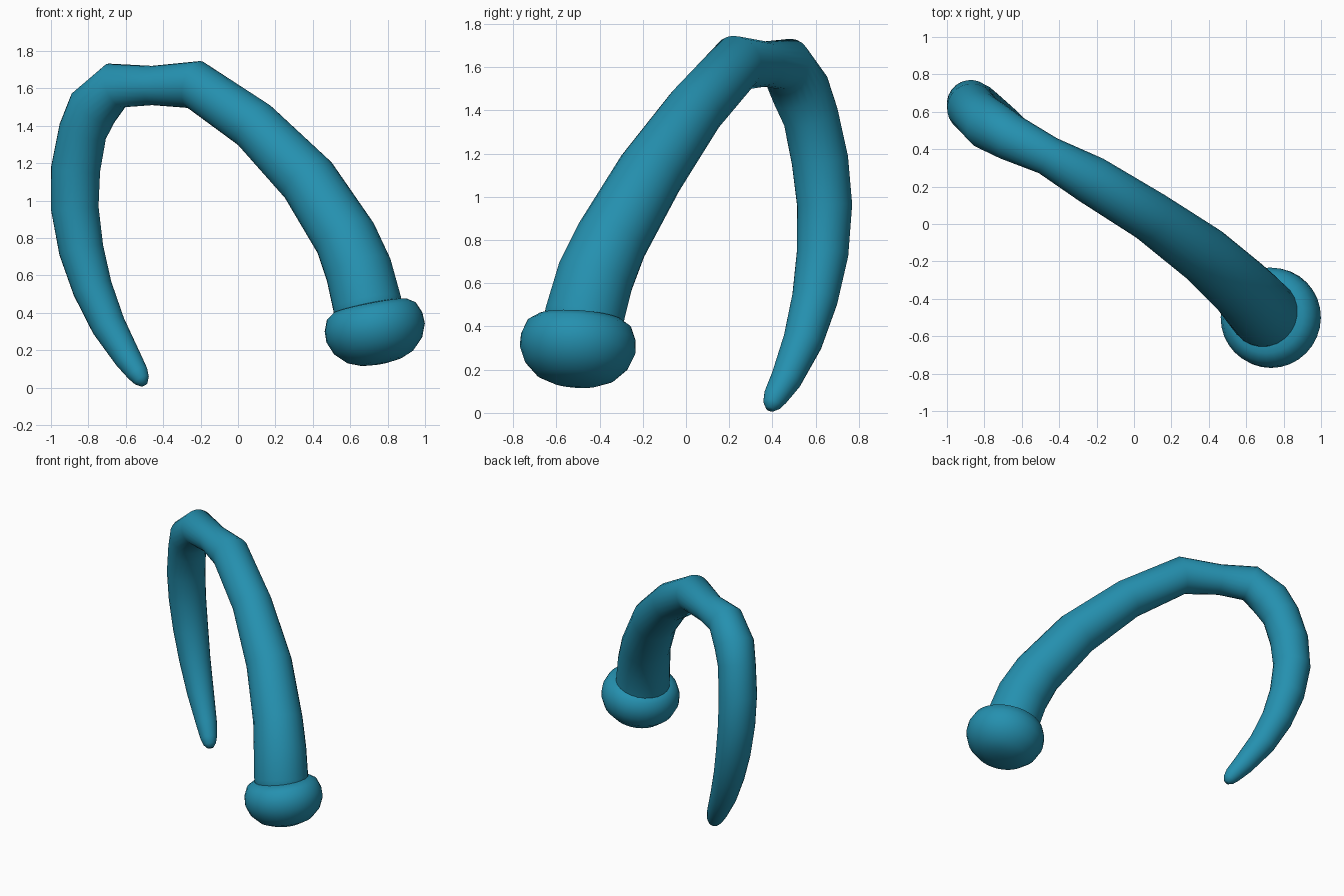
import bpy, bmesh, math
from mathutils import Vector, Matrix

if "Cube" in bpy.data.objects:
    bpy.data.objects.remove(bpy.data.objects["Cube"])

teal = bpy.data.materials.new("teal")
teal.diffuse_color = (0.018, 0.28, 0.43, 1)
teal.use_nodes = True
teal.node_tree.nodes["Principled BSDF"].inputs["Base Color"].default_value = teal.diffuse_color


def finish(name, bm):
    bmesh.ops.recalc_face_normals(bm, faces=bm.faces)
    for f in bm.faces:
        f.smooth = True
    mesh = bpy.data.meshes.new(name)
    bm.to_mesh(mesh)
    bm.free()
    mesh.materials.append(teal)
    ob = bpy.data.objects.new(name, mesh)
    bpy.context.collection.objects.link(ob)
    return ob


def bridge(bm, rings):
    """Skin consecutive rings and cap both ends."""
    for a, b in zip(rings, rings[1:]):
        for i in range(len(a)):
            j = (i + 1) % len(a)
            bm.faces.new((a[i], a[j], b[j], b[i]))
    bm.faces.new(rings[0])
    bm.faces.new(rings[-1])


# Curved hook: centre line x, y, z and radius
PATH = [
    (0.71, -0.49, 0.30, 0.185), (0.69, -0.47, 0.45, 0.185),
    (0.645, -0.42, 0.63, 0.180), (0.575, -0.345, 0.80, 0.170),
    (0.375, -0.165, 1.11, 0.157), (0.09, 0.04, 1.40, 0.137),
    (-0.23, 0.237, 1.62, 0.130), (-0.46, 0.365, 1.615, 0.105),
    (-0.655, 0.46, 1.615, 0.125), (-0.775, 0.53, 1.495, 0.138),
    (-0.83, 0.578, 1.37, 0.130), (-0.868, 0.62, 1.17, 0.132),
    (-0.873, 0.642, 0.96, 0.128), (-0.838, 0.632, 0.735, 0.120),
    (-0.778, 0.597, 0.53, 0.107), (-0.692, 0.54, 0.33, 0.092),
    (-0.588, 0.463, 0.155, 0.072), (-0.535, 0.415, 0.075, 0.057),
    (-0.515, 0.398, 0.04, 0.043), (-0.502, 0.389, 0.017, 0.020),
]
SIDES = 24
plane_normal = Vector((0.58, 0.81, 0)).normalized()
bm = bmesh.new()
rings = []
for k, (x, y, z, r) in enumerate(PATH):
    prev = Vector(PATH[max(k - 1, 0)][:3])
    nxt = Vector(PATH[min(k + 1, len(PATH) - 1)][:3])
    c = Vector((x, y, z))
    t = ((nxt - c).normalized() + (c - prev).normalized()).normalized()
    side = (plane_normal - t * plane_normal.dot(t)).normalized()
    up = t.cross(side)
    rings.append([bm.verts.new(c + r * (side * math.cos(a) + up * math.sin(a)))
                  for a in (2 * math.pi * i / SIDES for i in range(SIDES))])
bridge(bm, rings)
finish("curved_hook", bm)

# Rounded foot knob: lathed radius and height, tilted along the hook
PROFILE = [(0.04, -0.172), (0.11, -0.163), (0.18, -0.135), (0.24, -0.075),
           (0.268, -0.005), (0.266, 0.055), (0.242, 0.115), (0.20, 0.143),
           (0.15, 0.15), (0.05, 0.15)]
bm = bmesh.new()
rings = [[bm.verts.new((r * math.cos(a), r * math.sin(a), h))
          for a in (2 * math.pi * i / 32 for i in range(32))]
         for r, h in PROFILE]
bridge(bm, rings)
tilt = Matrix.Rotation(math.radians(-11), 4, 'Y') @ Matrix.Rotation(math.radians(-4), 4, 'X')
bm.transform(Matrix.Translation((0.735, -0.502, 0.297)) @ tilt)
finish("foot_knob", bm)
